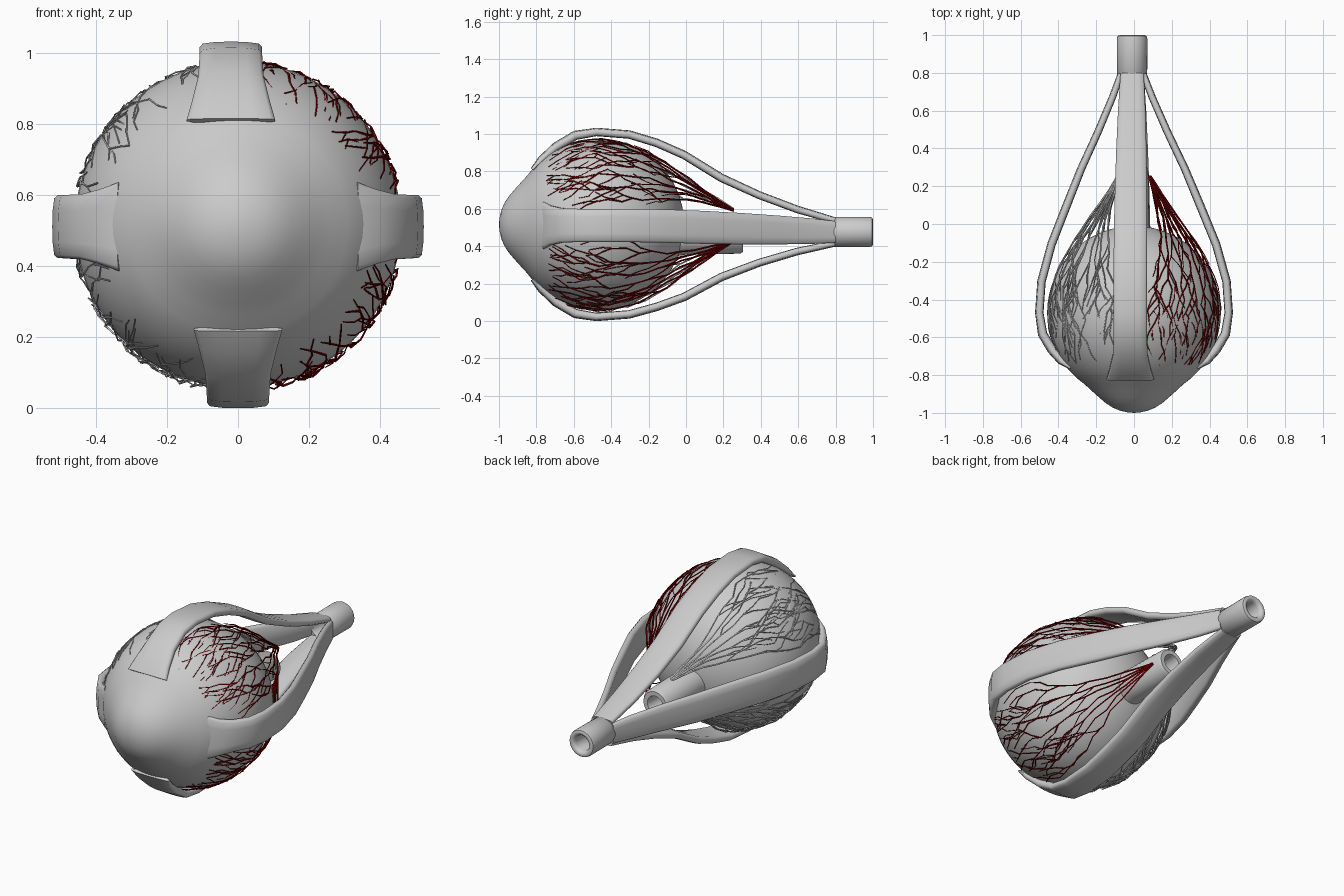
import bpy, bmesh, math, random
from mathutils import Vector

if "Cube" in bpy.data.objects:
    bpy.data.objects.remove(bpy.data.objects["Cube"])

random.seed(7)
CZ = 0.516          # height of the eye's axis


def finish(bm, name, angle=50):
    bmesh.ops.recalc_face_normals(bm, faces=bm.faces)
    me = bpy.data.meshes.new(name)
    bm.to_mesh(me)
    bm.free()
    ob = bpy.data.objects.new(name, me)
    bpy.context.collection.objects.link(ob)
    bpy.ops.object.select_all(action='DESELECT')
    ob.select_set(True)
    bpy.context.view_layer.objects.active = ob
    bpy.ops.object.shade_smooth_by_angle(angle=math.radians(angle))
    return ob


def skin(bm, rings, wrap=False):
    n = len(rings[0])
    pairs = list(zip(rings, rings[1:])) + ([(rings[-1], rings[0])] if wrap else [])
    for a, b in pairs:
        for i in range(n):
            j = (i + 1) % n
            bm.faces.new((a[i], a[j], b[j], b[i]))


def revolve(name, profile, cx, cz, segs, wrap=False):
    """Turn (y, radius) points around an axis parallel to y."""
    bm = bmesh.new()
    rings = []
    for y, r in profile:
        r = max(r, 1e-5)
        rings.append([bm.verts.new((cx + r * math.cos(2 * math.pi * k / segs), y,
                                    cz + r * math.sin(2 * math.pi * k / segs)))
                      for k in range(segs)])
    skin(bm, rings, wrap)
    bmesh.ops.remove_doubles(bm, verts=bm.verts, dist=1e-4)
    return finish(bm, name)


def interp(table, y):
    for (y0, r0), (y1, r1) in zip(table, table[1:]):
        if y <= y1:
            t = max(0, (y - y0) / (y1 - y0))
            return r0 + (r1 - r0) * t
    return table[-1][1]


# Eyeball with bulging cornea
R, CY = 0.46, -0.47
prof = [(-1, 0), (-0.997, 0.035), (-0.988, 0.075), (-0.972, 0.113), (-0.948, 0.15),
        (-0.918, 0.185), (-0.885, 0.222), (-0.85, 0.26)]
for k in range(1, 25):
    a = math.radians(36 + 144 * k / 24)
    prof.append((CY - R * math.cos(a), R * math.sin(a)))
revolve("eyeball", prof, 0, CZ, 64)

# Optic nerve stub and the tendon ring at the back
revolve("optic_nerve", [(-0.06, 0.1), (0.0, 0.09), (0.29, 0.085), (0.305, 0.075), (0.305, 0.05),
                        (0.29, 0.045), (-0.06, 0.045)], -0.01, 0.445, 32, True)
revolve("tendon_ring", [(0.775, 0.07), (0.79, 0.08), (0.98, 0.081), (0.995, 0.077), (1.0, 0.066),
                        (0.995, 0.052), (0.98, 0.045), (0.79, 0.045), (0.775, 0.052)],
        -0.01, 0.476, 32, True)


# Four straight muscles: rows of (y, outer radius, half width, thickness)
VERT = [(-0.83, 0.30, 0.125, 0.02), (-0.79, 0.358, 0.11, 0.04), (-0.71, 0.435, 0.092, 0.05),
        (-0.6, 0.5, 0.088, 0.05), (-0.48, 0.517, 0.088, 0.045), (-0.3, 0.503, 0.088, 0.045),
        (-0.15, 0.46, 0.088, 0.045), (0.0, 0.4, 0.088, 0.045), (0.2, 0.285, 0.085, 0.045),
        (0.4, 0.2, 0.08, 0.042), (0.6, 0.132, 0.073, 0.04), (0.8, 0.078, 0.062, 0.035)]
SIDE = [(-0.77, 0.34, 0.125, 0.02), (-0.74, 0.40, 0.105, 0.04), (-0.68, 0.455, 0.092, 0.05),
        (-0.59, 0.508, 0.089, 0.05), (-0.47, 0.524, 0.089, 0.045), (-0.3, 0.512, 0.089, 0.045),
        (-0.1, 0.457, 0.089, 0.045), (0.1, 0.377, 0.088, 0.045), (0.3, 0.294, 0.084, 0.042),
        (0.5, 0.2, 0.077, 0.04), (0.68, 0.122, 0.068, 0.038), (0.8, 0.076, 0.058, 0.035)]
SECTION = [(-1, -0.4), (-1, 0.3), (-0.9, 0.75), (-0.5, 0.95), (0, 1), (0.5, 0.95), (0.9, 0.75),
           (1, 0.3), (1, -0.4), (0.85, -0.9), (0, -1), (-0.85, -0.9)]


def muscle(name, rows, angle, shift=0):
    out = Vector((math.cos(angle), 0, math.sin(angle)))
    side = Vector((-math.sin(angle), 0, math.cos(angle)))
    bm = bmesh.new()
    rings = []
    for i, (y, r, w, t) in enumerate(rows):
        p, q = rows[max(i - 1, 0)], rows[min(i + 1, len(rows) - 1)]
        dy, dr = q[0] - p[0], q[1] - p[1]
        ln = math.hypot(dy, dr)
        nrm = out * (dy / ln) + Vector((0, -dr / ln, 0))
        f = min(1, max(0, (y + 0.2)))
        axis = Vector((-0.01 * f, y, CZ - 0.04 * f)) + side * shift * (1 - f)
        c = axis + out * r - nrm * t / 2
        rings.append([bm.verts.new(c + side * u * w + nrm * v * t / 2) for u, v in SECTION])
    skin(bm, rings)
    bm.faces.new(rings[0])
    bm.faces.new(rings[-1])
    finish(bm, name, 60)


muscle("upper_muscle", VERT, math.pi / 2, 0.02)
muscle("lower_muscle", VERT, -math.pi / 2, 0.0)
muscle("right_muscle", SIDE, 0, -0.005)
muscle("left_muscle", SIDE, math.pi, 0.005)

# Blood vessels fanning forward between the muscles
HULL = [(-0.8, 0.33), (-0.72, 0.392), (-0.6, 0.447), (-0.45, 0.467), (-0.3, 0.444), (-0.2, 0.408),
        (-0.1, 0.355), (0.0, 0.29), (0.1, 0.22), (0.2, 0.15), (0.26, 0.11)]
red = bpy.data.materials.new("artery_red")
red.diffuse_color = (0.2, 0.0, 0.0, 1)
red.use_nodes = True
red.node_tree.nodes["Principled BSDF"].inputs["Base Color"].default_value = red.diffuse_color


def vessels(name, sx, sz, mat):
    cu = bpy.data.curves.new(name, 'CURVE')
    cu.dimensions = '3D'
    cu.bevel_depth = 0.005
    cu.bevel_resolution = 0

    def strand(pts, r0, r1):
        sp = cu.splines.new('POLY')
        sp.points.add(len(pts) - 1)
        for i, (y, az) in enumerate(pts):
            a = math.radians(min(82, max(9, az)))
            r = interp(HULL, y) + random.uniform(-0.001, 0.006)
            sp.points[i].co = (sx * r * math.cos(a), y, CZ - 0.005 + sz * r * math.sin(a), 1)
            sp.points[i].radius = r0 + (r1 - r0) * i / (len(pts) - 1)

    def twig(y, az, side, count, size):
        pts = [(y, az)]
        for k in range(count):
            y -= random.uniform(0.03, 0.065)
            az += side * random.uniform(0.5, 4.5)
            if y < -0.75:
                break
            pts.append((y, az))
            if size > 0.6 and k > 0 and random.random() < 0.3:
                twig(y, az, -side, 3, 0.5)
        if len(pts) > 1:
            strand(pts, size, 0.4)

    for k in range(7):
        target = 16 + 59 * k / 6
        y, end, pts = 0.255, random.uniform(-0.72, -0.5), []
        while y > end:
            s = min(1, (0.27 - y) / 0.6) ** 0.7
            az = 46 + (target - 46) * s + random.uniform(-2, 2)
            pts.append((y, az))
            if y < 0 and random.random() < 0.5:
                twig(y, az, random.choice((-1, 1)), random.randint(3, 6), 0.75)
            y -= random.uniform(0.05, 0.085)
        strand(pts, 1.1, 0.5)
    if mat:
        cu.materials.append(mat)
    ob = bpy.data.objects.new(name, cu)
    bpy.context.collection.objects.link(ob)
    bpy.ops.object.select_all(action='DESELECT')
    ob.select_set(True)
    bpy.context.view_layer.objects.active = ob
    bpy.ops.object.convert(target='MESH')


for sx, side, mat in ((1, "right", red), (-1, "left", None)):
    for sz, level in ((1, "upper"), (-1, "lower")):
        vessels(f"{level}_{side}_vessels", sx, sz, mat)
